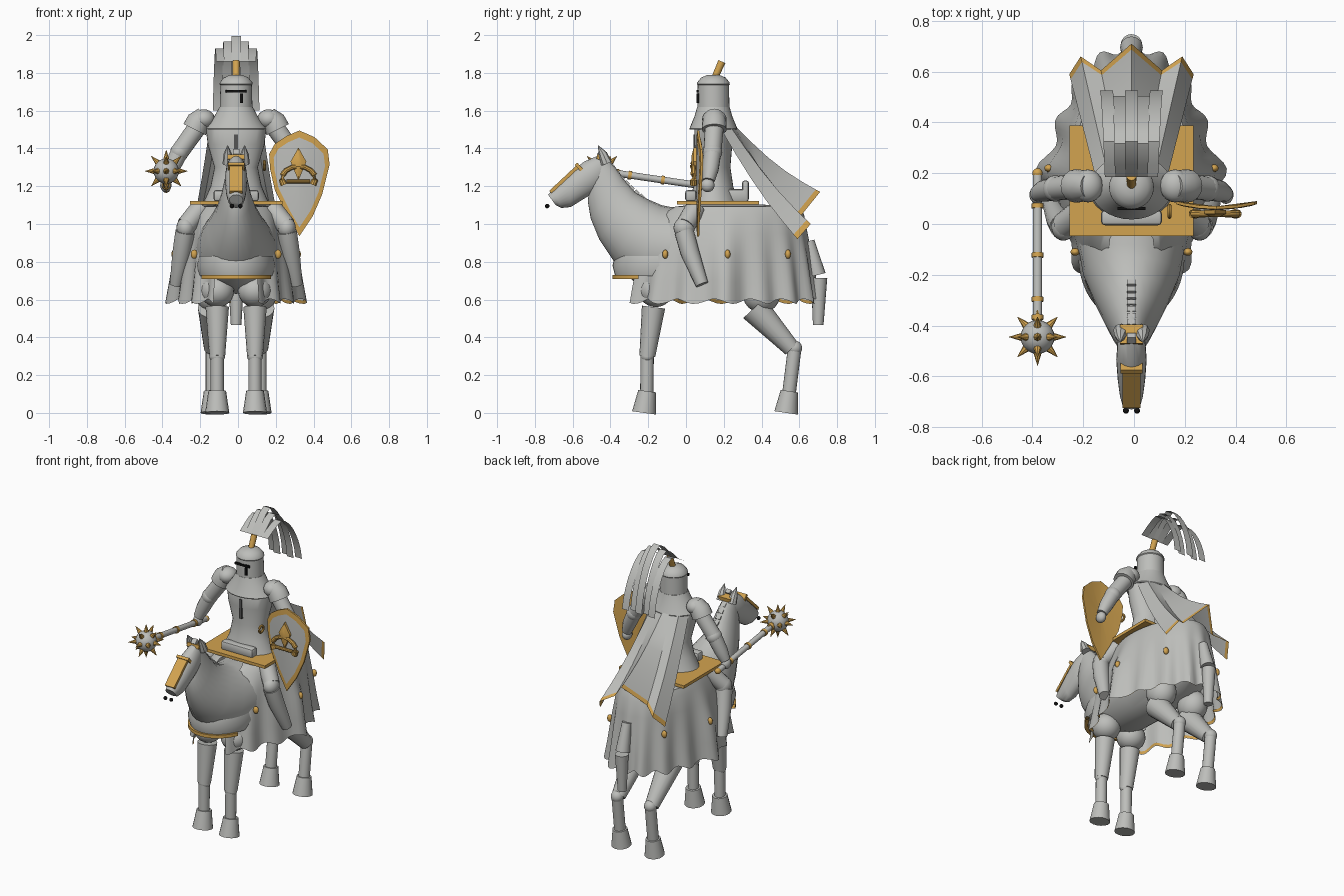
import bpy, bmesh
from math import sin, cos, pi, radians, exp
from mathutils import Vector, Matrix

if "Cube" in bpy.data.objects:
    bpy.data.objects.remove(bpy.data.objects["Cube"])


def material(name, rgb):
    m = bpy.data.materials.new(name)
    m.use_nodes = True
    m.diffuse_color = (*rgb, 1)
    m.node_tree.nodes["Principled BSDF"].inputs["Base Color"].default_value = (*rgb, 1)
    return m


STEEL = material("steel grey", (0.51, 0.515, 0.495))
GOLD = material("gold trim", (0.65, 0.37, 0.08))
BLACK = material("black", (0.005, 0.005, 0.005))
DARK = material("dark grey", (0.09, 0.09, 0.09))
parts = []


def finish(name, bm, *mats):
    bmesh.ops.recalc_face_normals(bm, faces=bm.faces)
    me = bpy.data.meshes.new(name)
    bm.to_mesh(me)
    bm.free()
    for m in mats:
        me.materials.append(m)
    ob = bpy.data.objects.new(name, me)
    bpy.context.collection.objects.link(ob)
    parts.append(ob)
    return ob


def loft(name, rings, *mats, closed=True, rule=lambda band: 0):
    """Skin a list of equal rings of points; rule picks a material per band."""
    bm = bmesh.new()
    vs = [[bm.verts.new(p) for p in r] for r in rings]
    n = len(vs[0])
    for k in range(len(vs) - 1):
        for i in range(n if closed else n - 1):
            j = (i + 1) % n
            f = bm.faces.new((vs[k][i], vs[k][j], vs[k + 1][j], vs[k + 1][i]))
            f.material_index = rule(k)
    if closed:
        bm.faces.new(vs[0])
        bm.faces.new(vs[-1]).material_index = rule(len(vs) - 2)
    return finish(name, bm, *mats)


def tube(name, pts, radii, mat=STEEL, n=16):
    pts = [Vector(p) for p in pts]
    rings = []
    for i, p in enumerate(pts):
        d = pts[min(i + 1, len(pts) - 1)] - pts[max(i - 1, 0)]
        q = d.to_track_quat('Z', 'Y')
        rings.append([p + q @ Vector((cos(a), sin(a), 0)) * radii[i]
                      for a in (2 * pi * k / n for k in range(n))])
    return loft(name, rings, mat)


def ball(name, at, size, mat=STEEL):
    bm = bmesh.new()
    bmesh.ops.create_uvsphere(bm, u_segments=20, v_segments=12, radius=1,
                              matrix=Matrix.Translation(at) @ Matrix.Diagonal((*size, 1)))
    return finish(name, bm, mat)


def box(name, at, size, mat=STEEL, tilt=0, bevel=0):
    bm = bmesh.new()
    m = Matrix.Translation(at) @ Matrix.Rotation(radians(tilt), 4, 'X') @ Matrix.Diagonal((*size, 1))
    bmesh.ops.create_cube(bm, size=1, matrix=m)
    if bevel:
        bmesh.ops.bevel(bm, geom=bm.edges[:], offset=bevel, segments=2, affect='EDGES', profile=0.5)
    return finish(name, bm, mat)


def oval(y, z, rx, ry, n=32):
    return [(rx * cos(2 * pi * i / n), y + ry * sin(2 * pi * i / n), z) for i in range(n)]


def side_oval(by, bz, ty, tz, w, n=24):
    """Oval section between an underside point and a topside point."""
    b, t = Vector((0, by, bz)), Vector((0, ty, tz))
    return [(b + t) / 2 + (t - b) / 2 * cos(a) + Vector((w * sin(a), 0, 0))
            for a in (2 * pi * i / n for i in range(n))]


# Horse body, neck and head
loft("horse_body", [side_oval(*s) for s in (
    (.61, .76, .6, .98, .08), (.45, .65, .45, 1.07, .2), (.1, .63, .1, 1.08, .22),
    (-.1, .63, -.08, 1.09, .21), (-.27, .69, -.13, 1.1, .19), (-.38, .8, -.2, 1.13, .15),
    (-.46, .92, -.27, 1.17, .11), (-.505, 1.03, -.33, 1.24, .08),
    (-.52, 1.12, -.38, 1.31, .062), (-.51, 1.2, -.43, 1.36, .045))], STEEL)
loft("horse_head", [side_oval(*s) for s in (
    (-.42, 1.24, -.43, 1.35, .035), (-.46, 1.18, -.47, 1.36, .055), (-.53, 1.14, -.54, 1.33, .06),
    (-.61, 1.09, -.62, 1.265, .054), (-.66, 1.085, -.7, 1.19, .045), (-.69, 1.1, -.73, 1.155, .036))], STEEL)
box("face_plate", (0, -.643, 1.239), (.07, .205, .018), GOLD, tilt=43)
box("brow_band", (0, -.565, 1.3), (.088, .018, .05), GOLD, tilt=43)
box("poll_band", (0, -.435, 1.35), (.09, .075, .025), GOLD, tilt=-10)
for i in range(9):
    t = i / 8
    box("mane_block", (0, -.45 + .21 * t, 1.375 - .235 * t - .02 * sin(pi * t)), (.034, .026, .035), tilt=-45)
for s in (1, -1):
    tube("ear", [(s * .042, -.42, 1.32), (s * .044, -.44, 1.37), (s * .045, -.465, 1.415)], [.03, .023, .002], n=8)
    ball("nostril", (s * .022, -.735, 1.095), (.012, .012, .012), BLACK)

# Chest armour with its gold lower band
def chest_arc(z, grow, cut=0, n=24):
    angles = (radians(cut + (180 - 2 * cut) * i / n) for i in range(n + 1))
    return [((.195 + grow) * cos(a), -.13 - (.245 + grow) * sin(a), z) for a in angles]


loft("chest_plate", [chest_arc(.83, .002), chest_arc(.78, .014), chest_arc(.725, 0)], STEEL, closed=False)
loft("chest_band", [chest_arc(z, g, 28) for z, g in ((.73, -.01), (.73, .014), (.708, .014), (.708, -.01))],
     GOLD, closed=False)

# Cloth covering with folds, a bulge beside the saddle and a gold lining at the hem
def cloth_ring(z, rx, rear, front, wave=0, inset=0, bulge=0, n=112):
    ring = []
    for i in range(n + 1):
        a = radians(-158 + 316 * i / n)
        k = wave * cos(16 * a) - inset
        y = .22 + ((rear if cos(a) > 0 else front) + k) * cos(a)
        side = rx + k + bulge * exp(-((y - .19) / .11) ** 2)
        ring.append((side * sin(a), y, z - wave * .7 * cos(16 * a + 1)))
    return ring


loft("horse_cloth", [cloth_ring(*s) for s in (
    (1.102, .08, .2, .2), (1.092, .225, .385, .3), (1.05, .245, .405, .37), (.95, .26, .42, .44, .004, 0, .02),
    (.84, .275, .44, .5, .008, 0, .05), (.7, .29, .46, .525, .013, 0, .055),
    (.59, .305, .475, .54, .019, 0, .055))], STEEL, closed=False)
loft("cloth_lining", [cloth_ring(.608, .302, .472, .538, .018, .006, .055),
                      cloth_ring(.592, .305, .475, .54, .019, .004, .055)], GOLD, closed=False)
for s in (1, -1):
    for x, y in ((.222, -.11), (.325, .22), (.205, .54)):
        ball("cloth_stud", (s * x, y, .84), (.018, .015, .024), GOLD)

# Horse legs and tail
for s in (1, -1):
    x = s * .1
    ball("front_shoulder", (x, -.16, .645), (.09, .09, .085))
    tube("front_upper_leg", [(x, -.172, .56), (x, -.205, .3)], [.062, .042])
    ball("front_knee", (x, -.205, .3), (.042, .036, .035))
    tube("front_lower_leg", [(x, -.205, .31), (x, -.208, .1)], [.035, .035])
    tube("front_hoof", [(x, -.222, 0), (x, -.206, .115)], [.064, .047])
    x = s * .125
    ball("hind_haunch", (x, .4, .63), (.09, .1, .1))
    tube("hind_upper_leg", [(x, .36, .555), (x, .56, .34)], [.078, .045])
    ball("hind_hock", (x, .575, .343), (.04, .04, .04))
    tube("hind_lower_leg", [(x, .575, .34), (x, .545, .1)], [.036, .036])
    tube("hind_hoof", [(x, .53, 0), (x, .547, .115)], [.063, .046])
tube("tail_upper", [(0, .65, .91), (0, .695, .73)], [.03, .045])
tube("tail_lower", [(0, .705, .715), (0, .7, .465)], [.043, .028])

# Saddle
box("saddle_plate", (0, .17, 1.112), (.49, .435, .02), GOLD)
box("saddle_pommel", (0, .025, 1.15), (.24, .06, .06), bevel=.015)
box("saddle_pad", (0, .26, 1.15), (.2, .14, .07), bevel=.015)
box("saddle_cantle", (0, .315, 1.175), (.2, .035, .11), bevel=.012)

# Rider torso, collar and helmet
Y = .145
loft("rider_torso", [oval(Y, *s) for s in (
    (1.12, .17, .13), (1.2, .135, .105), (1.3, .115, .09), (1.42, .15, .1), (1.5, .16, .1), (1.57, .1, .08))], STEEL)
loft("collar", [oval(Y, *s) for s in ((1.5, .16, .125), (1.505, .162, .127), (1.57, .115, .1), (1.62, .088, .086))], STEEL)
loft("helmet", [oval(Y, *s) for s in (
    (1.6, .087, .085), (1.735, .083, .083), (1.74, .088, .087), (1.75, .086, .085), (1.775, .065, .065),
    (1.79, .03, .03))], STEEL)
box("chest_strip", (0, .046, 1.41), (.02, .012, .13), DARK)
box("visor_slit", (0, .061, 1.703), (.11, .012, .014), BLACK)
box("breath_slit", (.028, .062, 1.665), (.015, .012, .05), BLACK)
tube("plume_holder", [(0, .155, 1.78), (0, .19, 1.86)], [.018, .02], GOLD)

# Plume ribbons
for i in range(-2, 3):
    drop = (0, .03, .07)[abs(i)]
    reach = .34 - .02 * (i % 2)
    rows = []
    for k in range(11):
        t = k / 10
        x = i * .047 * (.85 + .2 * t)
        y = .185 + reach * (1 - (1 - t) ** 1.5)
        z = 1.86 + (.14 - drop) * sin(min(1, t / .35) * pi / 2) - (.4 - drop) * max(0, (t - .3) / .7) ** 1.5
        rows.append([(x - .025, y, z), (x + .025, y, z)])
    loft("plume_ribbon", rows, STEEL, closed=False)

# Rider arms and legs
for s in (1, -1):
    ball("shoulder_cap", (s * .172, .15, 1.555), (.06, .065, .052))
    tube("shoulder_lame", [(s * .165, .15, 1.575), (s * .2, .15, 1.54), (s * .22, .15, 1.5)], [.05, .064, .066])
    tube("upper_arm", [(s * .2, .15, 1.52), (s * .3, .14, 1.38)], [.05, .048])
    ball("elbow", (s * .3, .14, 1.38), (.049, .052, .049))
    tube("forearm", [(s * .3, .14, 1.38), (s * .345, .13, 1.29), (s * .37, .12, 1.23)], [.047, .043, .032])
    ball("hand", (s * .372, .115, 1.205), (.03, .036, .036))
    tube("rider_thigh", [(s * .19, .05, 1.08), (s * .265, -.005, .99)], [.055, .052])
    ball("rider_knee", (s * .268, -.01, .98), (.048, .056, .056))
    tube("rider_shin", [(s * .27, -.01, .96), (s * .287, .02, .85), (s * .318, .085, .68)], [.052, .05, .034])

# Cape with pleats, gold along the hem
half = [((0, .25, 1.53), (0, .71, 1.17)), ((.05, .245, 1.53), (.12, .605, 1.04)),
        ((.1, .225, 1.53), (.2, .66, 1.0)), ((.14, .18, 1.51), (.245, .59, .92))]
cols = [[Vector((-p.x, p.y, p.z)) for p in map(Vector, c)] for c in half[:0:-1]]
cols += [[Vector(p) for p in c] for c in half]
loft("cape", [[a.lerp(b, t) - Vector((0, 0, .035 * sin(pi * t))) for a, b in cols]
              for t in (0, .2, .4, .6, .8, .95, 1)], STEEL, GOLD, closed=False, rule=lambda k: int(k == 5))

# Mace
M = Vector((-.37, -.445, 1.28))
grip = Vector((-.37, .2, 1.185))
tube("mace_shaft", [grip, M], [.018, .018])
ball("mace_pommel", grip, (.02, .02, .02), GOLD)
for t in (.2, .5, .77, .88):
    tube("mace_ring", [grip.lerp(M, t - .014), grip.lerp(M, t + .014)], [.023, .023], GOLD)
ball("mace_head", M, (.067, .067, .067))
for i in (-1, 0, 1):
    for j in (-1, 0, 1):
        for k in (-1, 0, 1):
            if 0 < abs(i) + abs(j) + abs(k) < 3:
                d = Vector((i, j, k)).normalized()
                tube("mace_spike", [M + d * .06, M + d * .112], [.017, .001], GOLD, n=8)

# Shield with gold rim, gold back and raised emblem
outline = [(0, 1.495), (.08, 1.46), (.15, 1.395), (.16, 1.315), (.12, 1.155), (.07, 1.04), (0, .935),
           (-.06, 1.04), (-.13, 1.18), (-.155, 1.29), (-.16, 1.37), (-.13, 1.425), (-.07, 1.465)]


def shield_ring(scale, y):
    return [(.335 + x * scale, y + .8 * (x * scale) ** 2, 1.25 + (z - 1.25) * scale) for x, z in outline]


loft("shield", [shield_ring(*s) for s in ((.02, .07), (1, .07), (1, .058), (.85, .056), (.02, .054))],
     GOLD, STEEL, rule=lambda k: int(k == 3))
loft("emblem_petal", [[(.33 + x * f, y, 1.32 + z * f) for x, z in ((0, .085), (.042, .01), (0, -.09), (-.042, .01))]
                      for f, y in ((1, .056), (1, .04), (.4, .028))], GOLD)
arch = [radians(-30 + 24 * i) for i in range(11)]
tube("emblem_arch", [(.33 + .088 * cos(a), .04, 1.24 + .065 * sin(a)) for a in arch],
     [.017 - .004 * sin(a) for a in arch], GOLD, n=10)
tube("emblem_bar", [(.268, .04, 1.225), (.392, .04, 1.225)], [.011, .011], GOLD, n=10)
loop = [2 * pi * i / 16 for i in range(17)]
tube("shield_grip", [(.15, .05 + .022 * cos(a), 1.31 + .022 * sin(a)) for a in loop], [.008] * 17, GOLD, n=8)

# Sharp-edged smooth shading and final placement
for ob in parts:
    ob.location.x -= .01
    ob.select_set(True)
bpy.context.view_layer.objects.active = parts[0]
bpy.ops.object.shade_smooth_by_angle(angle=radians(32))
